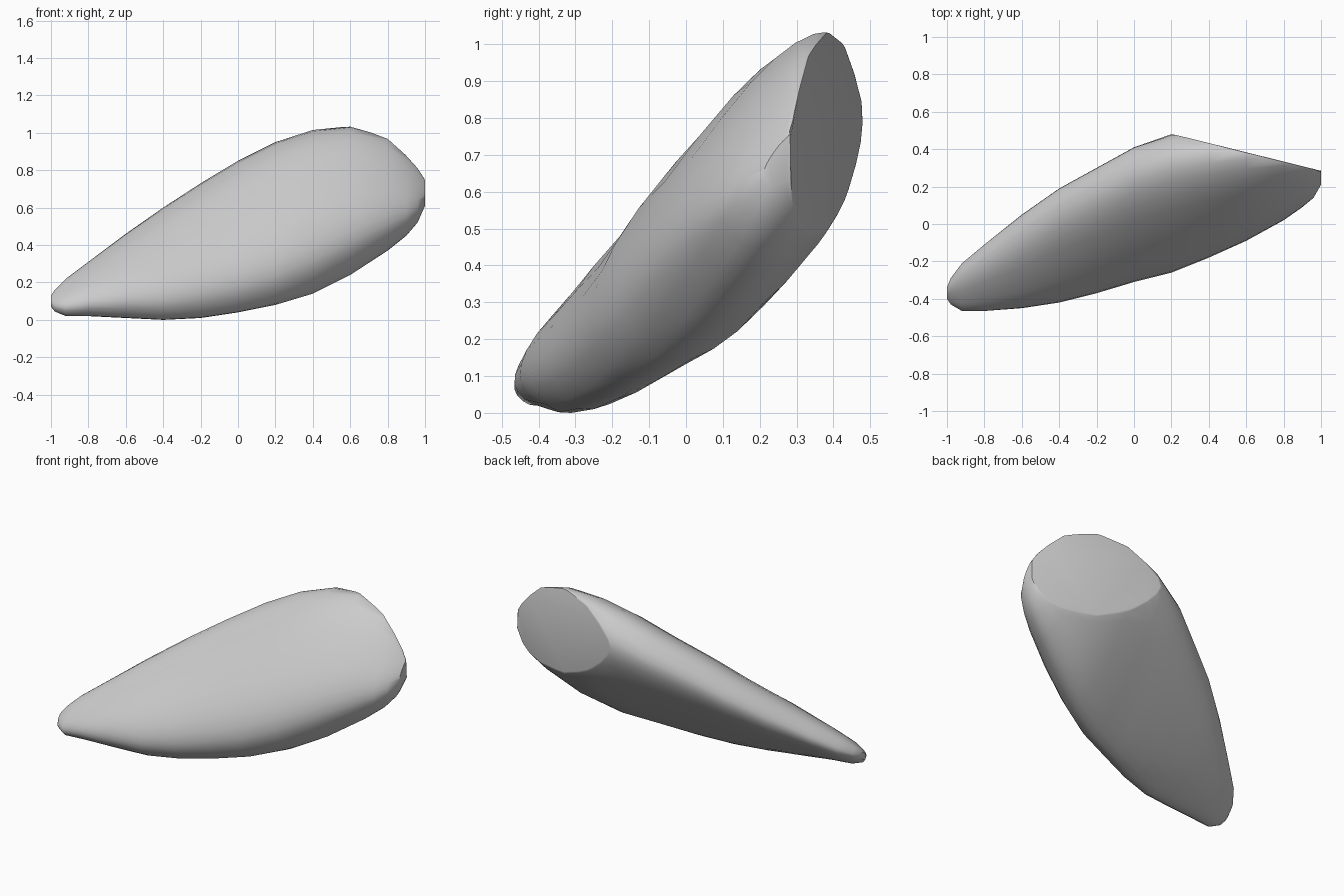
import bpy, bmesh, math
from mathutils import Vector

cube = bpy.data.objects.get("Cube")
if cube:
    bpy.data.objects.remove(cube)

grey = bpy.data.materials.new("light grey")
grey.use_nodes = True
colour = (0.6, 0.6, 0.6, 1)
grey.diffuse_color = colour
grey.node_tree.nodes["Principled BSDF"].inputs["Base Color"].default_value = colour

# Stations along the body: x, lowest and highest z, front and back y
STATIONS = [
    (-1.0, .07, .13, -.40, -.34), (-.98, .045, .16, -.43, -.29),
    (-.92, .02, .22, -.465, -.21), (-.8, .02, .31, -.465, -.11),
    (-.6, .01, .46, -.45, .05), (-.4, .0, .60, -.42, .19),
    (-.2, .01, .73, -.37, .30), (0, .04, .85, -.31, .41),
    (.2, .08, .95, -.26, .48), (.4, .14, 1.015, -.18, .52),
    (.6, .24, 1.035, -.09, .53), (.8, .37, .985, .02, .50),
    (.9, .45, .90, .09, .45), (.96, .52, .83, .14, .40),
    (1.0, .61, .75, .21, .31)]
SIDES = 28


def section(front, back):
    """Slanted blunt oval, scaled to a unit box."""
    pts = []
    for i in range(SIDES):
        t = math.tau * i / SIDES
        c, s = math.cos(t), math.sin(t)
        a = math.copysign(abs(c) ** 0.78, c)
        b = math.copysign(abs(s) ** 0.78, s) * (front if s > 0 else back)
        pts.append((a - b, a + b))
    lows = [min(p[k] for p in pts) for k in (0, 1)]
    highs = [max(p[k] for p in pts) for k in (0, 1)]
    return [[(p[k] - lows[k]) / (highs[k] - lows[k]) for k in (0, 1)] for p in pts]


# Body lofted through the stations: rounder at the tip, full-backed at the broad end
bm = bmesh.new()
rings = []
for x, z0, z1, y0, y1 in STATIONS:
    tip = 0.2 * max(0, -x - 0.4)
    full = 0.3 * min(1, max(0, (x - 0.1) / 0.6))
    rings.append([bm.verts.new((x, y0 + (y1 - y0) * u, z0 + (z1 - z0) * v))
                  for u, v in section(0.45 + tip, 0.31 + tip + full)])
for r, q in zip(rings, rings[1:]):
    for i in range(SIDES):
        j = (i + 1) % SIDES
        bm.faces.new((r[i], r[j], q[j], q[i]))
bm.faces.new(rings[0])
bm.faces.new(rings[-1][::-1])

# Flat cap cut across the broad end, with a softened rim
cut = bmesh.ops.bisect_plane(bm, geom=bm.verts[:] + bm.edges[:] + bm.faces[:],
                             plane_co=Vector((.25, .47, 0)),
                             plane_no=Vector((.24, .97, 0)), clear_outer=True)
rim = [e for e in cut["geom_cut"] if isinstance(e, bmesh.types.BMEdge)]
bmesh.ops.holes_fill(bm, edges=rim, sides=0)
bmesh.ops.remove_doubles(bm, verts=bm.verts[:], dist=.008)
cap = max(bm.faces, key=lambda f: f.calc_area())
bmesh.ops.bevel(bm, geom=cap.edges[:], offset=.015, segments=2, profile=.5,
                affect='EDGES', clamp_overlap=True)
bmesh.ops.recalc_face_normals(bm, faces=bm.faces[:])

mesh = bpy.data.meshes.new("tapered_body")
bm.to_mesh(mesh)
bm.free()
mesh.materials.append(grey)
body = bpy.data.objects.new("tapered_body", mesh)
bpy.context.collection.objects.link(body)
bpy.context.view_layer.objects.active = body
body.select_set(True)
bpy.ops.object.shade_smooth_by_angle(angle=math.radians(35))
